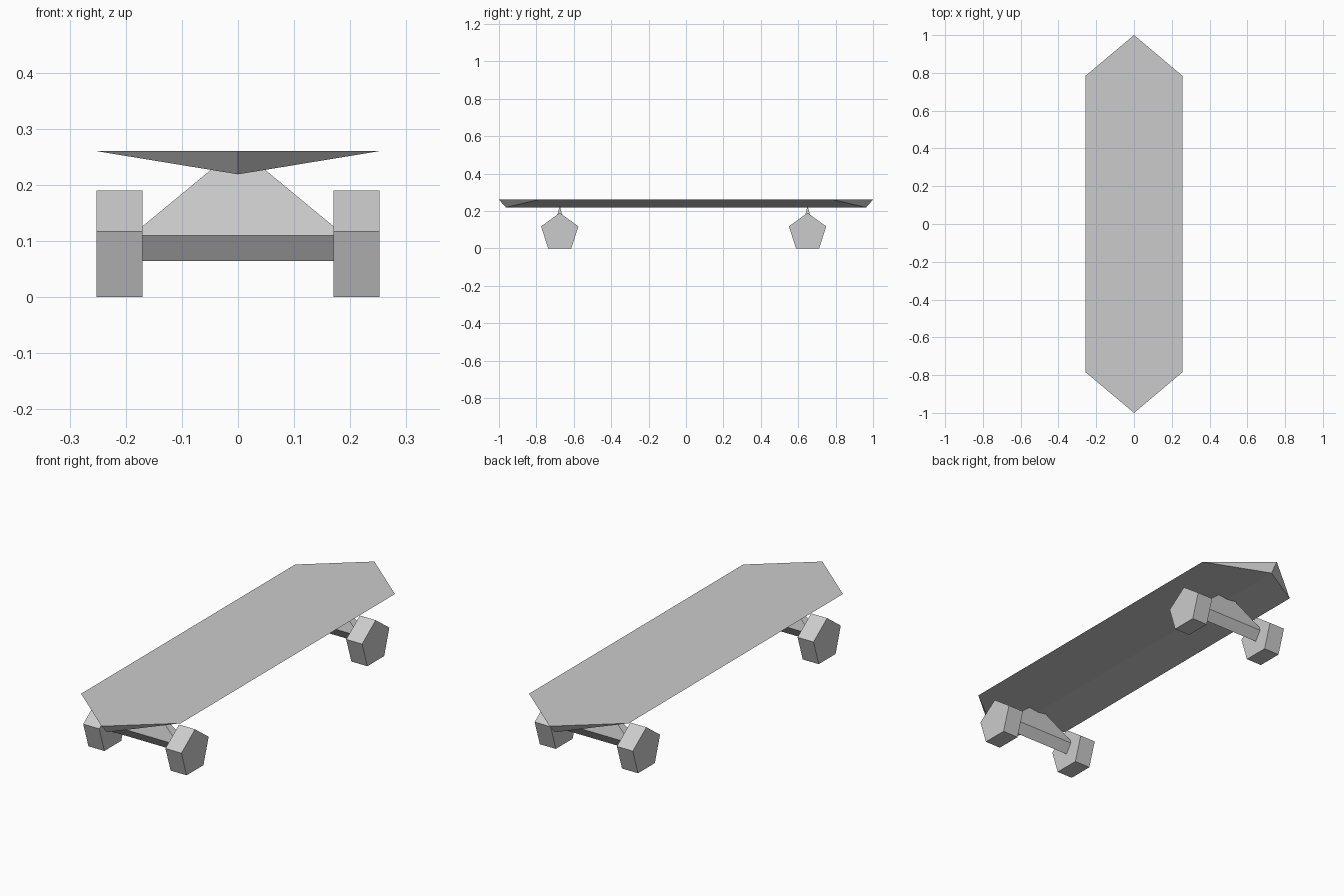
import bpy, bmesh, math
from mathutils import Vector

if "Cube" in bpy.data.objects:
    bpy.data.objects.remove(bpy.data.objects["Cube"])

grey = bpy.data.materials.new("light grey")
grey.use_nodes = True
color = (0.6, 0.6, 0.6, 1)
grey.diffuse_color = color
grey.node_tree.nodes["Principled BSDF"].inputs["Base Color"].default_value = color


def add_object(name, bm, location=(0, 0, 0)):
    bmesh.ops.recalc_face_normals(bm, faces=bm.faces)
    mesh = bpy.data.meshes.new(name)
    bm.to_mesh(mesh)
    bm.free()
    mesh.materials.append(grey)
    obj = bpy.data.objects.new(name, mesh)
    obj.location = location
    bpy.context.collection.objects.link(obj)


def hull_object(name, points, location=(0, 0, 0)):
    """Faceted convex solid around a few corner points."""
    bm = bmesh.new()
    for p in points:
        bm.verts.new(p)
    bmesh.ops.convex_hull(bm, input=bm.verts)
    bmesh.ops.dissolve_limit(bm, angle_limit=math.radians(0.5),
                             verts=bm.verts, edges=bm.edges)
    add_object(name, bm, location)


def wheel(name, x, y, radius=0.105, width=0.082):
    """Five-sided wheel lying along x with one corner pointing up."""
    bm = bmesh.new()
    ring = []
    for i in range(5):
        a = math.tau * i / 5
        ring.append(bm.verts.new((-width / 2, radius * math.sin(a), radius * math.cos(a))))
    face = bm.faces.new(ring)
    ext = bmesh.ops.extrude_face_region(bm, geom=[face], use_keep_orig=True)
    moved = [v for v in ext["geom"] if isinstance(v, bmesh.types.BMVert)]
    bmesh.ops.translate(bm, vec=Vector((width, 0, 0)), verts=moved)
    add_object(name, bm, (x, y, radius * math.cos(math.pi / 5)))


# Deck: flat pointed top over a shallow keel
deck = []
for s in (-1, 1):
    deck += [(0, s, 0.261), (0, s * 0.963, 0.219)]
    deck += [(x, s * 0.785, 0.261) for x in (-0.256, 0.256)]
hull_object("deck", deck)

# Trucks and wheels
for end, y in (("front", -0.675), ("rear", 0.65)):
    truck = []
    for s in (-1, 1):
        truck += [(s * 0.19, 0, 0.065), (s * 0.19, -0.03, 0.11),
                  (s * 0.19, 0.03, 0.11), (s * 0.046, 0, 0.229)]
    hull_object(end + "_truck", truck, (0, y, 0))
    for side, s in (("left", 1), ("right", -1)):
        wheel(f"{end}_{side}_wheel", s * 0.211, y)
